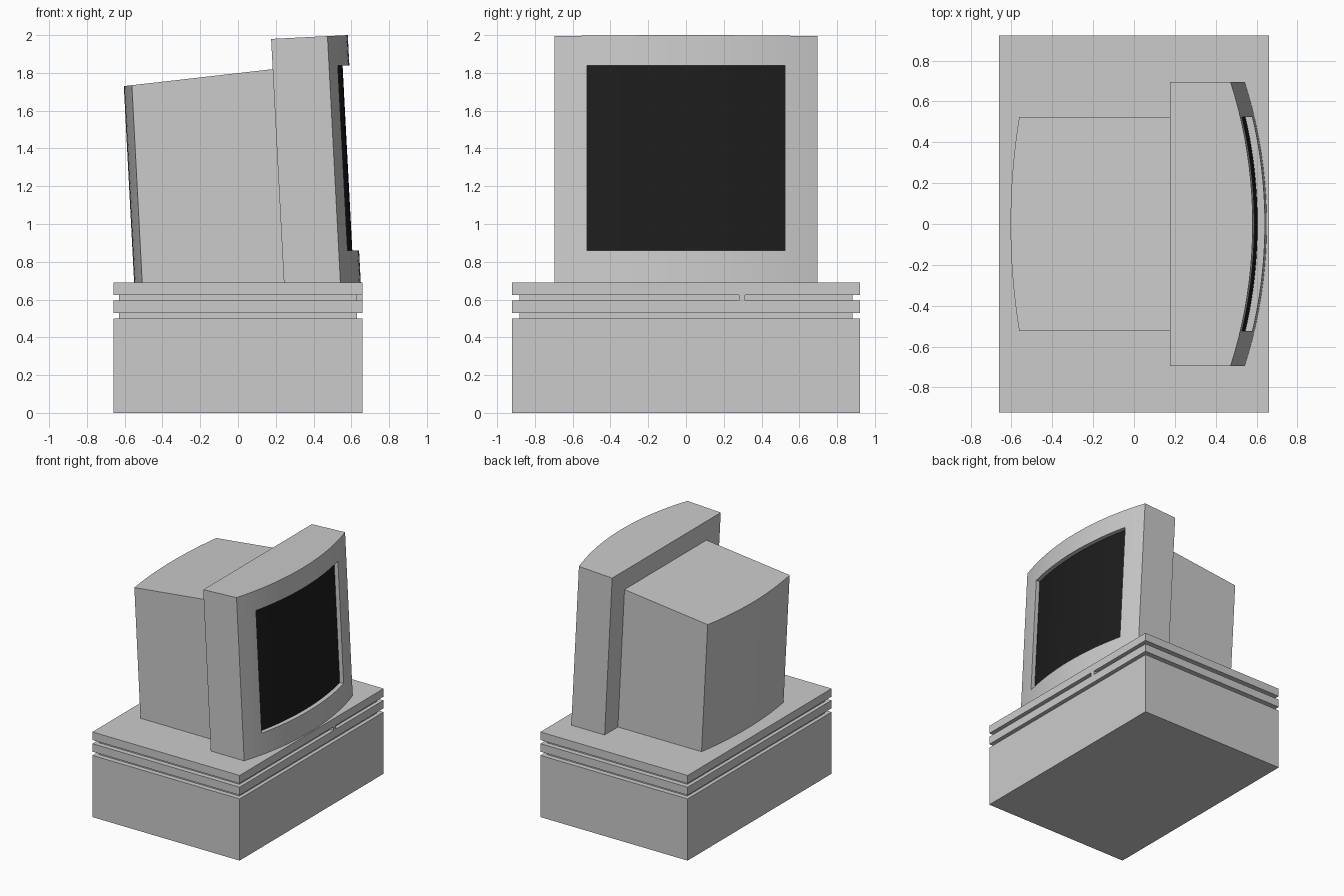
import bpy, bmesh, math

if "Cube" in bpy.data.objects:
    bpy.data.objects.remove(bpy.data.objects["Cube"])

Z0 = 0.69        # top of the base, where the monitor rests
LEAN = 0.0525    # backward lean of the monitor per unit of height
SEG = 20


def loft(name, rings):
    bm = bmesh.new()
    vs = [[bm.verts.new(p) for p in r] for r in rings]
    n = len(vs[0])
    for a, b in zip(vs, vs[1:]):
        for i in range(n):
            j = (i + 1) % n
            bm.faces.new((a[i], a[j], b[j], b[i]))
    bm.faces.new(vs[0][::-1])
    bm.faces.new(vs[-1])
    bmesh.ops.recalc_face_normals(bm, faces=bm.faces)
    me = bpy.data.meshes.new(name)
    bm.to_mesh(me)
    bm.free()
    ob = bpy.data.objects.new(name, me)
    bpy.context.collection.objects.link(ob)
    return ob


def arc(x_mid, x_edge, half):
    # circular arc bulging from x_edge at y = +-half to x_mid at y = 0
    s = x_mid - x_edge
    r = (half * half + s * s) / (2 * s)
    a = math.asin(half / r) if abs(r) > half else math.pi / 2
    pts = []
    for i in range(SEG + 1):
        t = a * (2 * i / SEG - 1)
        pts.append((x_mid - r * (1 - math.cos(t)), r * math.sin(t)))
    return pts


def leaning_prism(name, outline, z_bottom, z_top):
    # outline is the plan at Z0; z_top(x) gives the sloped top
    def ring(zf):
        return [(x - LEAN * (zf(x) - Z0), y, zf(x)) for x, y in outline]
    return loft(name, [ring(lambda x: z_bottom), ring(z_top)])


def smooth(ob):
    bpy.ops.object.select_all(action='DESELECT')
    ob.select_set(True)
    bpy.context.view_layer.objects.active = ob
    bpy.ops.object.shade_smooth_by_angle(angle=math.radians(25))


# Computer case with two grooves around it
outer, inner = (0.66, 0.922), (0.63, 0.882)
levels = [(0, outer), (0.50, outer), (0.50, inner), (0.53, inner), (0.53, outer),
          (0.595, outer), (0.595, inner), (0.625, inner), (0.625, outer), (Z0, outer)]
loft("computer_case", [[(sx * h[0], sy * h[1], z) for sx, sy in
                        ((-1, -1), (1, -1), (1, 1), (-1, 1))] for z, h in levels])

# Small bridge across the upper front groove
loft("groove_bridge", [[(0.62, 0.28, z), (0.66, 0.28, z), (0.66, 0.312, z), (0.62, 0.312, z)]
                       for z in (0.595, 0.625)])

# Rear monitor housing with a bowed back
back = arc(-0.55, -0.507, 0.525)
housing = leaning_prism("monitor_housing", back + [(0.255, 0.525), (0.255, -0.525)],
                        Z0, lambda x: 1.73 + 0.113 * (x + 0.55))
smooth(housing)

# Front bezel with a bowed face
front = arc(0.65, 0.542, 0.695)
bezel = leaning_prism("monitor_bezel", front + [(0.243, 0.695), (0.243, -0.695)],
                      Z0, lambda x: 2.0 + 0.05 * (x - 0.65))

# Screen recess cut into the bezel
floor = arc(0.611, 0.551, 0.525)
cutter = leaning_prism("recess_cutter", floor + [(0.9, 0.525), (0.9, -0.525)],
                       0.86, lambda x: 1.84)
mod = bezel.modifiers.new("recess", 'BOOLEAN')
mod.object = cutter
mod.operation = 'DIFFERENCE'
mod.solver = 'EXACT'
bpy.context.view_layer.objects.active = bezel
bpy.ops.object.modifier_apply(modifier=mod.name)
bpy.data.objects.remove(cutter)
smooth(bezel)

# Dark bowed screen lining the recess floor
plan = [(x + 0.003, y) for x, y in floor] + [(x - 0.01, y) for x, y in reversed(floor)]
screen = leaning_prism("screen", plan, 0.86, lambda x: 1.84)
dark = bpy.data.materials.new("dark_glass")
dark.diffuse_color = (0.012, 0.012, 0.012, 1)
dark.use_nodes = True
dark.node_tree.nodes["Principled BSDF"].inputs["Base Color"].default_value = dark.diffuse_color
screen.data.materials.append(dark)
smooth(screen)
